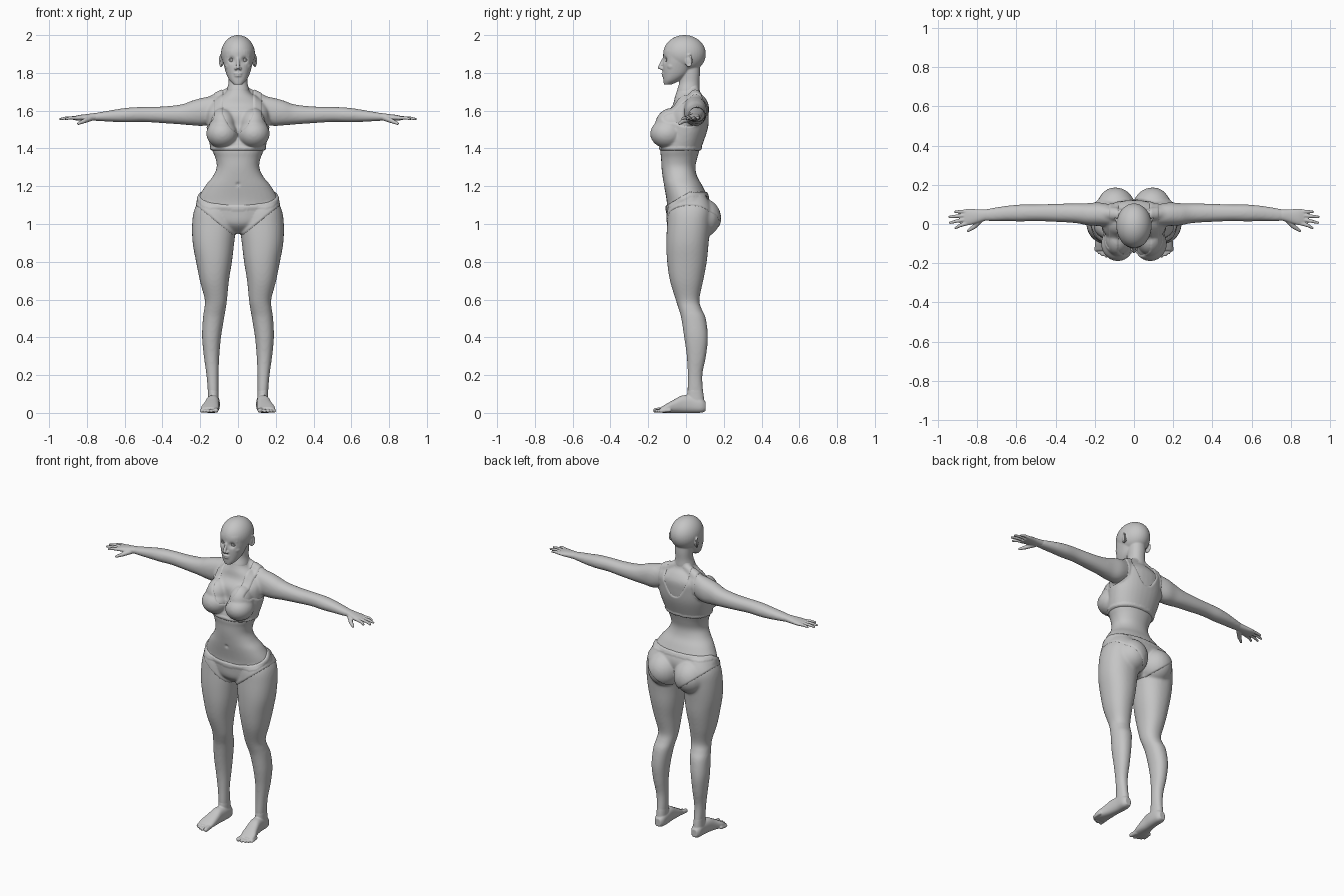
import bpy, bmesh
from math import sin, cos, tau, copysign, exp, radians, sqrt
from mathutils import Vector, Matrix

if "Cube" in bpy.data.objects:
    bpy.data.objects.remove(bpy.data.objects["Cube"])

GREY = (0.56, 0.56, 0.56, 1)
clay = bpy.data.materials.new("clay_grey")
clay.use_nodes = True
clay.diffuse_color = GREY
clay.node_tree.nodes["Principled BSDF"].inputs["Base Color"].default_value = GREY


def clamp(value, low=0.0, high=1.0):
    return max(low, min(high, value))


def spline(a, b, c, d, u):
    return b + u * (c - a + u * (2 * a - 5 * b + 4 * c - d + u * (3 * (b - c) + d - a))) / 2


def loft(bm, stations, axis, power=2.2, sides=32, sub=5):
    """Smooth tube; each station is position, centre, radius, centre, radius."""
    last = len(stations) - 1
    rings = []
    for k in range(last * sub + 1):
        i = min(k // sub, last - 1)
        near = [stations[clamp(i + o, 0, last)] for o in (-1, 0, 1, 2)]
        t, c1, r1, c2, r2 = [spline(*q, k / sub - i) for q in zip(*near)]
        ring = []
        for j in range(sides):
            ca, sa = cos(tau * j / sides), sin(tau * j / sides)
            p = c1 + r1 * copysign(abs(ca) ** (2 / power), ca)
            q = c2 + r2 * copysign(abs(sa) ** (2 / power), sa)
            ring.append(bm.verts.new({"x": (t, p, q), "y": (p, t, q), "z": (p, q, t)}[axis]))
        rings.append(ring)
    for low, high in zip(rings, rings[1:]):
        for j in range(sides):
            n = (j + 1) % sides
            bm.faces.new((low[j], low[n], high[n], high[j]))
    bm.faces.new(rings[0][::-1])
    bm.faces.new(rings[-1])


def ball(bm, centre, radii, segments=24):
    bmesh.ops.create_uvsphere(bm, u_segments=segments, v_segments=segments * 2 // 3, radius=1,
                              matrix=Matrix.Translation(centre) @ Matrix.Diagonal((*radii, 1)))


def rod(bm, start, end, r1, r2):
    a, b = Vector(start), Vector(end)
    turn = (b - a).to_track_quat("Z", "Y").to_matrix().to_4x4()
    bmesh.ops.create_cone(bm, cap_ends=True, segments=12, radius1=r1, radius2=r2,
                          depth=(b - a).length, matrix=Matrix.Translation((a + b) / 2) @ turn)
    ball(bm, a, (r1, r1, r1), 12)
    ball(bm, b, (r2, r2, r2), 12)


def chain(bm, points, radius):
    for a, b in zip(points, points[1:]):
        rod(bm, a, b, radius, radius)


def mirror(bm):
    geom = bmesh.ops.duplicate(bm, geom=bm.verts[:] + bm.edges[:] + bm.faces[:])["geom"]
    for v in geom:
        if isinstance(v, bmesh.types.BMVert):
            v.co.x *= -1
    bmesh.ops.reverse_faces(bm, faces=[f for f in geom if isinstance(f, bmesh.types.BMFace)])


def finish(name, bm, voxel=0, rounds=0):
    """Make an object; with a voxel size its volumes are fused and relaxed."""
    mesh = bpy.data.meshes.new(name)
    bm.to_mesh(mesh)
    bm.free()
    obj = bpy.data.objects.new(name, mesh)
    bpy.context.scene.collection.objects.link(obj)
    if voxel:
        fuse = obj.modifiers.new("fuse", "REMESH")
        fuse.mode, fuse.voxel_size = "VOXEL", voxel
        relax = obj.modifiers.new("relax", "SMOOTH")
        relax.factor, relax.iterations = 0.5, rounds
        bpy.context.view_layer.update()
        graph = bpy.context.evaluated_depsgraph_get()
        fused = bpy.data.meshes.new_from_object(obj.evaluated_get(graph))
        obj.modifiers.clear()
        obj.data = fused
        bpy.data.meshes.remove(mesh)
    obj.data.materials.clear()
    obj.data.materials.append(clay)
    obj.data.shade_smooth()
    return obj


def dent(obj, centre, radius, depth):
    for v in obj.data.vertices:
        v.co.y += depth * exp(-((v.co - Vector(centre)).length / radius) ** 2)


# Body: legs, arms, bust and seat on one side, mirrored, then the trunk
bm = bmesh.new()
loft(bm, [(1.15, .12, .07, .02, .08), (1.08, .125, .105, .02, .112), (1, .126, .117, .015, .115),
          (.9, .13, .11, .008, .112), (.8, .127, .095, .005, .105), (.7, .125, .077, .003, .088),
          (.6, .117, .059, .008, .063), (.55, .122, .057, .022, .061), (.5, .13, .056, .04, .065),
          (.4, .14, .05, .053, .063), (.3, .14, .041, .055, .051), (.2, .135, .032, .048, .039),
          (.1, .131, .028, .05, .042), (.05, .131, .025, .055, .035)], "z")
loft(bm, [(.06, .045, .045, 1.645, .04), (.12, .045, .055, 1.61, .068), (.18, .05, .06, 1.595, .075),
          (.24, .05, .056, 1.588, .066), (.3, .055, .05, 1.58, .053), (.4, .057, .046, 1.578, .044),
          (.5, .057, .042, 1.58, .04), (.58, .056, .043, 1.577, .039), (.65, .054, .039, 1.573, .033),
          (.72, .048, .034, 1.569, .025), (.77, .044, .028, 1.566, .019)], "x")
ball(bm, (.083, -.1, 1.478), (.08, .085, .072))
ball(bm, (.08, -.075, 1.52), (.068, .085, .09))
ball(bm, (.095, .075, 1.03), (.1, .107, .105))
rod(bm, (.025, .045, 1.71), (.15, .055, 1.64), .025, .035)
mirror(bm)
loft(bm, [(.955, 0, .045, .01, .05), (1, 0, .13, 0, .09), (1.06, 0, .195, .008, .108),
          (1.12, 0, .216, .01, .112), (1.2, 0, .175, -.014, .102), (1.25, 0, .135, -.032, .092),
          (1.3, 0, .113, -.04, .09), (1.35, 0, .12, -.036, .096), (1.4, 0, .14, -.03, .105),
          (1.5, 0, .16, 0, .109), (1.58, 0, .165, .008, .112), (1.63, 0, .15, .025, .095),
          (1.67, 0, .1, .02, .08), (1.7, 0, .062, .012, .062), (1.75, 0, .05, .018, .053)], "z")
body = finish("body", bm, .007, 10)
dent(body, (0, -.117, 1.21), .009, .008)

# Head: skull, face, neck, nose, lips, brows and ears
bm = bmesh.new()
rod(bm, (.016, -.113, 1.886), (.056, -.092, 1.89), .007, .006)
ball(bm, (.043, -.073, 1.835), (.026, .03, .025))
ball(bm, (.012, -.128, 1.823), (.008, .01, .008))
ball(bm, (.085, .015, 1.862), (.008, .015, .028))
turns = [tau * k / 10 for k in range(11)]
chain(bm, [(.09 + .007 * cos(a), .015 + .017 * cos(a), 1.865 + .031 * sin(a)) for a in turns], .0045)
mirror(bm)
ball(bm, (0, -.008, 1.9), (.09, .113, .1), 40)
loft(bm, [(1.738, 0, .022, -.097, .02), (1.76, 0, .044, -.076, .044), (1.79, 0, .06, -.055, .067),
          (1.83, 0, .072, -.04, .083), (1.87, 0, .081, -.022, .099), (1.92, 0, .084, -.01, .108),
          (1.95, 0, .065, -.01, .085)], "z")
loft(bm, [(1.68, 0, .045, .016, .045), (1.7, 0, .06, .012, .06), (1.75, 0, .05, .018, .053),
          (1.8, 0, .05, .02, .054), (1.86, 0, .05, .02, .054)], "z")
rod(bm, (0, -.117, 1.878), (0, -.139, 1.829), .007, .0105)
ball(bm, (0, -.119, 1.797), (.023, .011, .006))
ball(bm, (0, -.118, 1.785), (.02, .011, .007))
head = finish("head", bm, .004, 5)
for side in (1, -1):
    dent(head, (side * .035, -.114, 1.868), .015, .014)

# Eyes and eyelids
bm = bmesh.new()
eye = Vector((.035, -.092, 1.868))
ball(bm, eye, (.015, .015, .015))
mirror(bm)
finish("eyes", bm)
bm = bmesh.new()
for lift in (.55, -.45):
    arc = []
    for step in range(-3, 4):
        a = radians(step * 22)
        e = lift * cos(a * 1.3)
        arc.append(eye + .0152 * Vector((sin(a) * cos(e), -cos(a) * cos(e), sin(e))))
    chain(bm, arc, .0025)
mirror(bm)
finish("eyelids", bm)

# Hands: palm, four fingers and a thumb
bm = bmesh.new()
loft(bm, [(.73, .047, .028, 1.568, .019), (.76, .045, .029, 1.567, .02), (.8, .04, .035, 1.564, .018),
          (.84, .036, .042, 1.562, .015), (.868, .034, .04, 1.56, .01)], "x")
for tip_x, tip_y, root_y in ((.918, .062, .064), (.947, .036, .044), (.945, .006, .024), (.915, -.02, .004)):
    mid = ((tip_x + .86) / 2, (tip_y + root_y) / 2, 1.562)
    rod(bm, (.85, root_y, 1.561), mid, .0105, .009)
    rod(bm, mid, (tip_x - .006, tip_y, 1.556), .009, .0065)
rod(bm, (.78, .025, 1.56), (.815, -.014, 1.545), .016, .012)
rod(bm, (.815, -.014, 1.545), (.845, -.034, 1.532), .012, .008)
mirror(bm)
finish("hands", bm, .0035, 4)

# Feet: ankle, arch and toes
bm = bmesh.new()
loft(bm, [(.14, .132, .025, .049, .035), (.12, .132, .028, .049, .04), (.09, .131, .029, .05, .044),
          (.03, .131, .03, .055, .045)], "z")
loft(bm, [(.104, .13, .02, .034, .024), (.08, .13, .032, .04, .039), (.03, .13, .034, .046, .046),
          (-.02, .135, .036, .046, .046), (-.06, .14, .041, .036, .036), (-.1, .148, .047, .025, .025),
          (-.135, .151, .044, .015, .014)], "y", power=2.5)
rod(bm, (.121, -.12, .016), (.116, -.162, .0135), .016, .013)
for x, y in ((.141, -.163), (.16, -.156), (.177, -.146), (.192, -.132)):
    rod(bm, (x - .003, y + .045, .014), (x, y, .01), .01, .0095)
mirror(bm)
finish("feet", bm, .004, 4)


# Garments: a skin copy that rises above the body inside the garment outline
def garment(name, depth_rule, band_rule):
    mesh = body.data
    bm = bmesh.new()
    bm.from_mesh(mesh)
    bm.normal_update()
    depth = {v: depth_rule(abs(v.co.x), v.co.y, v.co.z) for v in bm.verts}
    moves = {v: v.normal * (.005 * clamp(d / .006, -1, 1)
                            + (.003 if d > .003 and band_rule(v.co.y, v.co.z) else 0))
             for v, d in depth.items()}
    for v, move in moves.items():
        v.co += move
    outside = [v for v, d in depth.items() if d < -.015]
    bmesh.ops.delete(bm, geom=outside, context="VERTS")
    return finish(name, bm)


def waist_line(y):
    return 1.1 + .07 * clamp((y + .1) / .12)


def briefs_depth(x, y, z):
    return min(waist_line(y) - z, z - .945 - .8 * max(0, x - .03))


def bra_depth(x, y, z):
    dip = 1.485 if y < 0 else 1.53
    neck = max(dip - z, x - .08 * sqrt(clamp((z - dip) / .1)))
    armhole = .128 + .05 * max(0, (1.56 - z) / .06) - x
    return min(z - 1.388, neck, armhole)


garment("briefs", briefs_depth, lambda y, z: z > waist_line(y) - .026)
garment("bra", bra_depth, lambda y, z: z < 1.408)
